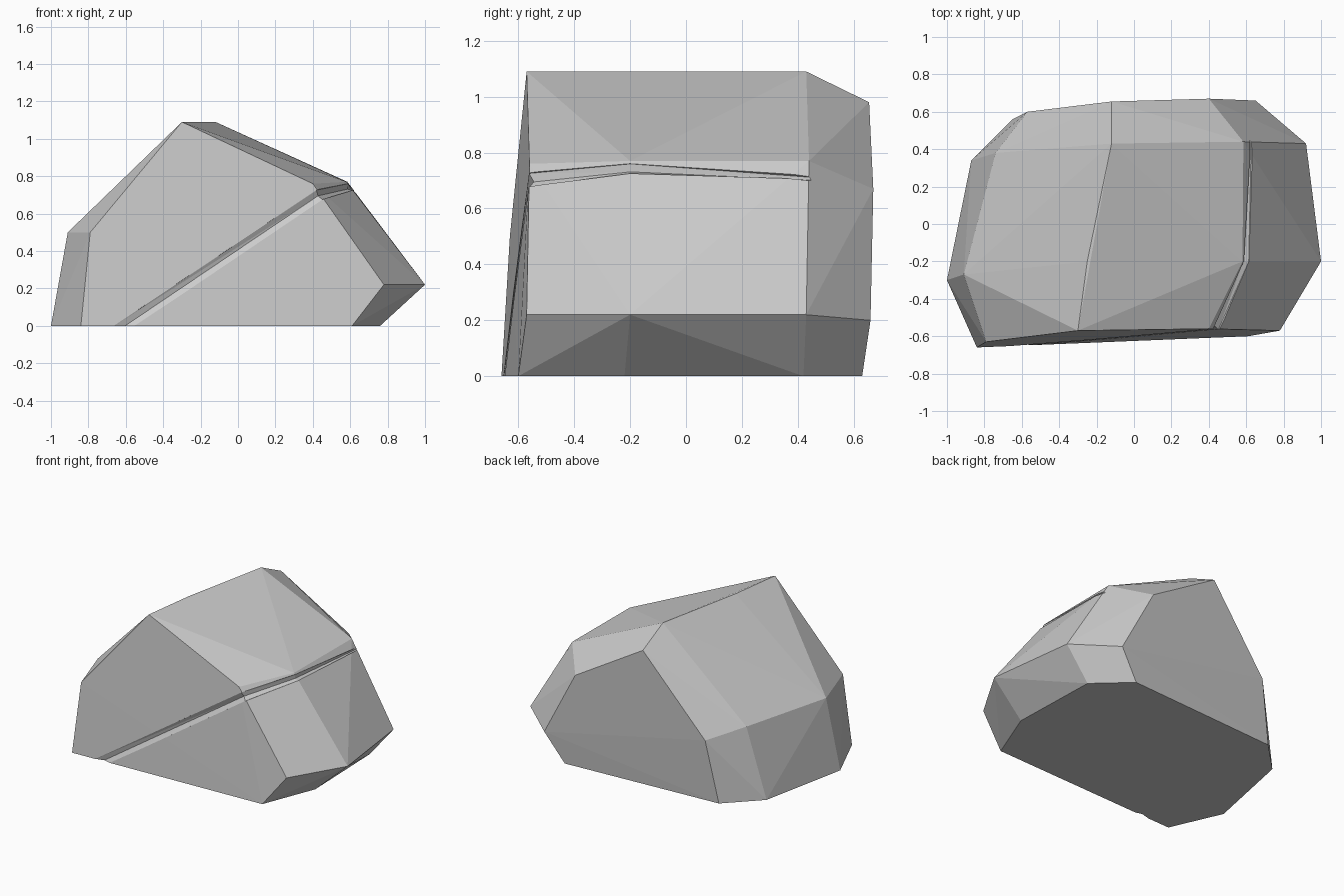
import bpy, bmesh
from mathutils import Vector

if "Cube" in bpy.data.objects:
    bpy.data.objects.remove(bpy.data.objects["Cube"])


def hull(name, points):
    """Make a flat-shaded convex solid around a few corner points."""
    bm = bmesh.new()
    for p in points:
        bm.verts.new(p)
    bmesh.ops.convex_hull(bm, input=bm.verts[:])
    loose = [v for v in bm.verts if not v.link_faces]
    bmesh.ops.delete(bm, geom=loose, context='VERTS')
    bmesh.ops.recalc_face_normals(bm, faces=bm.faces[:])
    if bm.calc_volume(signed=True) < 0:
        bmesh.ops.reverse_faces(bm, faces=bm.faces[:])
    mesh = bpy.data.meshes.new(name)
    bm.to_mesh(mesh)
    bm.free()
    obj = bpy.data.objects.new(name, mesh)
    bpy.context.scene.collection.objects.link(obj)
    return obj


def volume(mesh):
    bm = bmesh.new()
    bm.from_mesh(mesh)
    v = bm.calc_volume()
    bm.free()
    return v


def carve(obj, cutter):
    """Subtract the cutter and keep the first solver result that is sound."""
    before = volume(obj.data)
    for solver in ('EXACT', 'MANIFOLD', 'FLOAT'):
        cut = obj.modifiers.new("crack", 'BOOLEAN')
        cut.operation, cut.solver, cut.object = 'DIFFERENCE', solver, cutter
        bpy.context.view_layer.update()
        deps = bpy.context.evaluated_depsgraph_get()
        mesh = bpy.data.meshes.new_from_object(obj.evaluated_get(deps))
        obj.modifiers.remove(cut)
        if .95 * before < volume(mesh) < before:
            obj.data = mesh
            break
    bpy.data.objects.remove(cutter)


# Boulder corners, grouped by height
base = [(-.84, -.66), (.61, -.6), (.76, -.22), (.74, .42),
        (.51, .63), (-.65, .56), (-.87, .34), (-1, -.3)]
belt = [(.78, -.57, .22), (1, -.2, .22), (.92, .43, .22), (.65, .66, .2),
        (-.57, .6, .44), (-.74, .38, .5), (-.91, -.27, .5), (-.79, -.63, .5)]
shoulder = [(.4, -.56, .76), (.58, -.2, .77), (.585, .44, .77), (.4, .67, .67)]
ridge = [(-.3, -.57, 1.09), (-.25, -.2, 1.09), (-.12, .43, 1.09), (-.12, .655, .98)]
rock = hull("boulder", [(x, y, 0) for x, y in base] + belt + shoulder + ridge)

# Crack running up the front and along the right shoulder:
# centre, outward direction, half width, depth
path = [((-.68, -.657, -.05), (0, -1, .1), .032, .015),
        ((.435, -.562, .70), (.35, -.9, .25), .03, .02),
        ((.60, -.2, .742), (.79, -.1, .61), .022, .018),
        ((.622, .45, .705), (.79, .1, .61), .008, .006)]


def section(i, a, b):
    """V-shaped groove section at path point i."""
    p, n = Vector(path[i][0]), Vector(path[i][1]).normalized()
    along = Vector(path[b][0]) - Vector(path[a][0])
    side = along.cross(n).normalized()
    w, d = path[i][2:]
    return [p + side * w, p - side * w, p + side * w + n * .06,
            p - side * w + n * .06, p - n * d]


for i in range(len(path) - 1):
    pts = section(i, max(i - 1, 0), i + 1)
    pts += section(i + 1, i, min(i + 2, len(path) - 1))
    carve(rock, hull("crack_cutter", pts))
